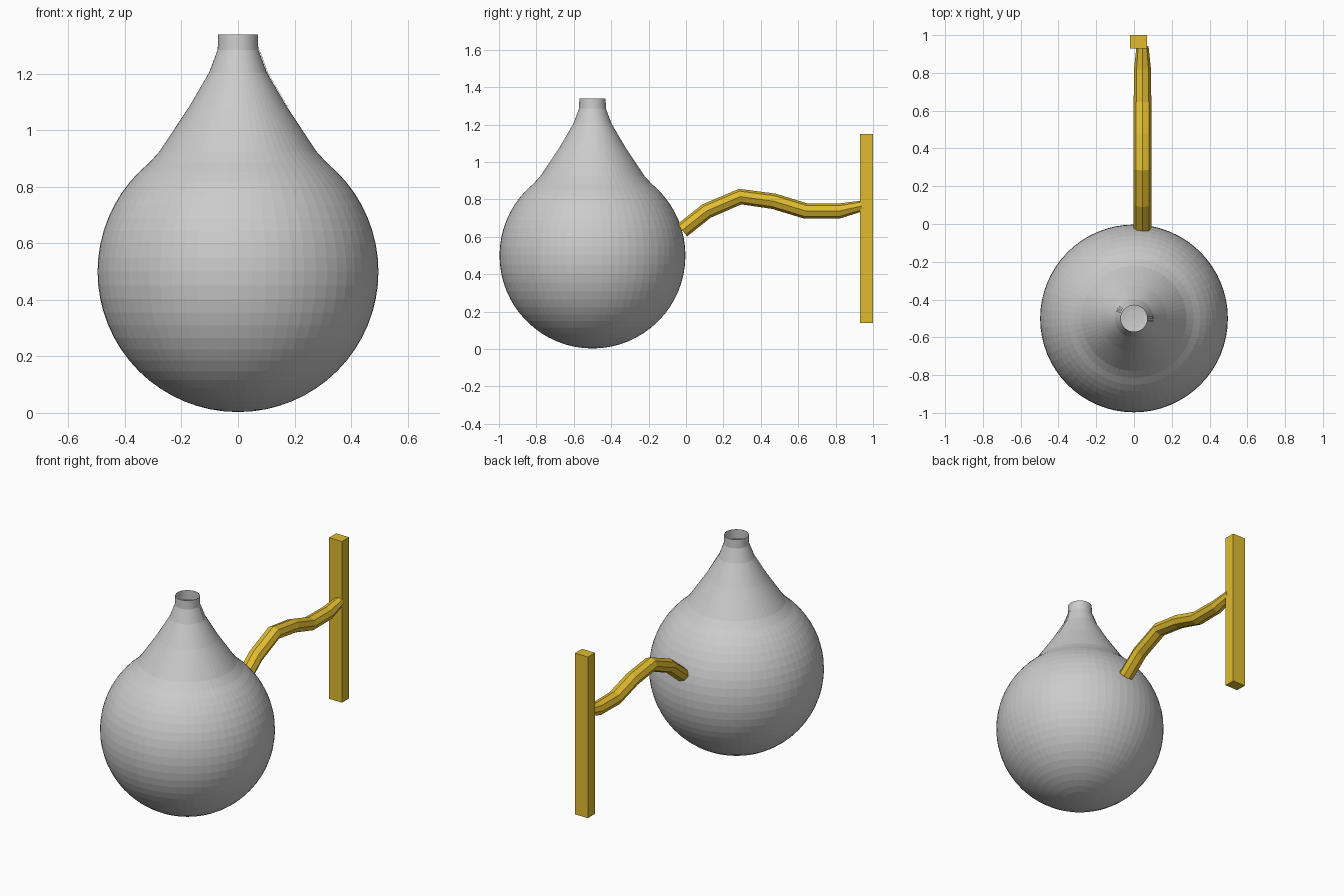
import bpy, bmesh, math
from mathutils import Vector

if "Cube" in bpy.data.objects:
    bpy.data.objects.remove(bpy.data.objects["Cube"])


def material(name, rgb):
    m = bpy.data.materials.new(name)
    m.diffuse_color = (*rgb, 1)
    m.use_nodes = True
    m.node_tree.nodes["Principled BSDF"].inputs["Base Color"].default_value = m.diffuse_color
    return m


GREY = material("grey", (0.60, 0.60, 0.60))
GOLD = material("gold", (0.75, 0.50, 0.03))


def finish(name, bm, mat, recalc=True):
    if recalc:
        bmesh.ops.recalc_face_normals(bm, faces=bm.faces)
    mesh = bpy.data.meshes.new(name)
    bm.to_mesh(mesh)
    bm.free()
    mesh.materials.append(mat)
    ob = bpy.data.objects.new(name, mesh)
    bpy.context.collection.objects.link(ob)
    return ob


def loft(bm, rings):
    """Join successive closed rings of points with quads."""
    loops = [[bm.verts.new(p) for p in ring] for ring in rings]
    for a, b in zip(loops, loops[1:]):
        n = len(a)
        for i in range(n):
            bm.faces.new((a[i], a[(i + 1) % n], b[(i + 1) % n], b[i]))
    return loops


# Round body drawn up into an open neck
CY, CZ, R, SEG, RINGS = -0.5, 0.5, 0.497, 64, 32
profile = []
for i in range(1, RINGS):
    a = math.pi * i / RINGS
    z = CZ - R * math.cos(a)
    if z < 0.91:
        profile.append((R * math.sin(a), z))
neck = [(0.278, 0.925), (0.175, 1.08), (0.102, 1.205), (0.072, 1.285), (0.07, 1.34)]
profile += neck
bm = bmesh.new()
loops = loft(bm, [[(r * math.cos(math.tau * k / SEG), CY + r * math.sin(math.tau * k / SEG), z)
                   for k in range(SEG)] for r, z in profile])
tip = bm.verts.new((0, CY, CZ - R))
for k in range(SEG):
    bm.faces.new((tip, loops[0][(k + 1) % SEG], loops[0][k]))
finish("flask_body", bm, GREY)


def neck_radius(z):
    for (r0, z0), (r1, z1) in zip(neck, neck[1:]):
        if z <= z1:
            return r0 + (r1 - r0) * (z - z0) / (z1 - z0)
    return neck[-1][0]


# Thin creases standing off the neck on the right and the back left
bm = bmesh.new()
for centre in (0, 150):
    for offset, low in ((-8, 1.20), (0, 1.17), (6, 1.08)):
        a = math.radians(centre + offset)
        side = Vector((-math.sin(a), math.cos(a), 0)) * 0.004
        points = []
        for z in (1.285, 1.205, low):
            r = neck_radius(z) + 0.004
            points.append(Vector((r * math.cos(a), CY + r * math.sin(a), z)))
        rows = [(bm.verts.new(p - side), bm.verts.new(p + side)) for p in points]
        for p, q in zip(rows, rows[1:]):
            bm.faces.new((p[0], q[0], q[1], p[1]))
finish("neck_creases", bm, GREY, recalc=False)

# Wavy eight-sided arm from the body to the post: y, z, radius
path = [(-0.02, 0.635, 0.045), (0.11, 0.738, 0.045), (0.29, 0.815, 0.045),
        (0.47, 0.79, 0.045), (0.64, 0.738, 0.045), (0.82, 0.738, 0.043), (0.94, 0.765, 0.031)]
bm = bmesh.new()
rings = []
for i, (y, z, r) in enumerate(path):
    y0, z0, _ = path[max(i - 1, 0)]
    y1, z1, _ = path[min(i + 1, len(path) - 1)]
    t = Vector((0, y1 - y0, z1 - z0)).normalized()
    up = Vector((0, -t.z, t.y))
    rings.append([Vector((0.045 + 1.04 * r * math.cos(math.tau * k / 8), y, z))
                  + up * r * 0.93 * math.sin(math.tau * k / 8) for k in range(8)])
loops = loft(bm, rings)
bm.faces.new(loops[0])
bm.faces.new(loops[-1])
finish("arm", bm, GOLD)

# Upright square post
bm = bmesh.new()
bmesh.ops.create_cube(bm, size=1)
for v in bm.verts:
    v.co = (0.025 + v.co.x * 0.09, 0.965 + v.co.y * 0.07, 0.645 + v.co.z * 1.01)
finish("post", bm, GOLD)
